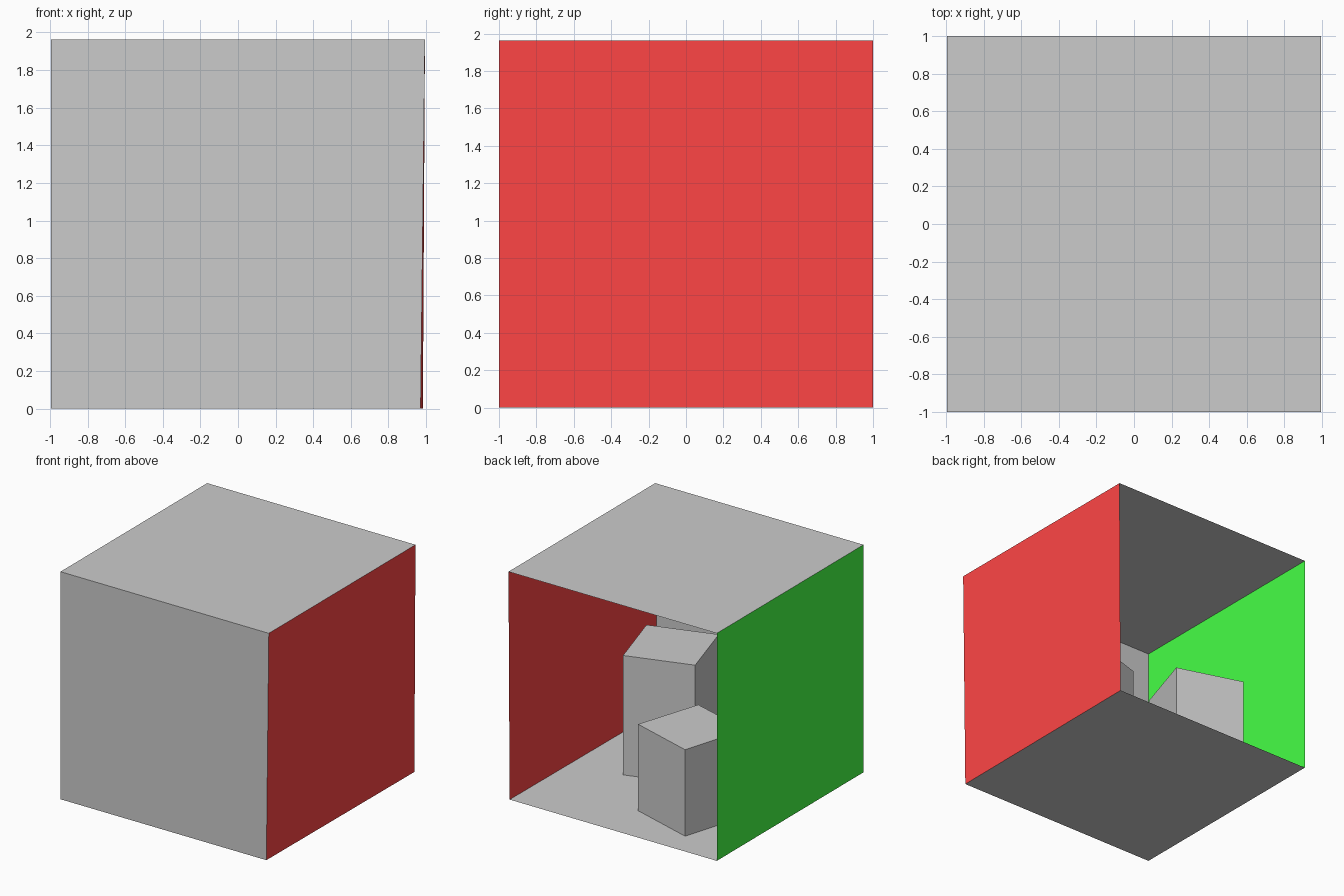
import bpy
import bmesh

if "Cube" in bpy.data.objects:
    bpy.data.objects.remove(bpy.data.objects["Cube"])


def material(name, rgb):
    mat = bpy.data.materials.new(name)
    mat.diffuse_color = (*rgb, 1)
    mat.use_nodes = True
    mat.node_tree.nodes["Principled BSDF"].inputs["Base Color"].default_value = mat.diffuse_color
    return mat


def new_object(name, bm, mat=None):
    mesh = bpy.data.meshes.new(name)
    bm.to_mesh(mesh)
    bm.free()
    obj = bpy.data.objects.new(name, mesh)
    bpy.context.collection.objects.link(obj)
    if mat:
        mesh.materials.append(mat)
    return obj


def panel(name, corners, mat=None):
    """Single flat sheet, facing the inside of the room."""
    bm = bmesh.new()
    bm.faces.new([bm.verts.new(c) for c in corners])
    return new_object(name, bm, mat)


def block(name, footprint, height):
    """Upright block standing on the floor, open underneath."""
    bm = bmesh.new()
    base = bm.faces.new([bm.verts.new((x, y, 0)) for x, y in footprint])
    ext = bmesh.ops.extrude_face_region(bm, geom=[base])
    top = [v for v in ext["geom"] if isinstance(v, bmesh.types.BMVert)]
    bmesh.ops.translate(bm, verts=top, vec=(0, 0, height))
    bmesh.ops.recalc_face_normals(bm, faces=bm.faces)
    bottom = [f for f in bm.faces if all(v.co.z < 1e-5 for v in f.verts)]
    bmesh.ops.delete(bm, geom=bottom, context="FACES_ONLY")
    return new_object(name, bm)


red = material("red", (1.0, 0.06, 0.06))
green = material("green", (0.06, 1.0, 0.06))

# Room corners; the red wall leans slightly outwards towards the ceiling
W, H = 0.994, 1.963
left_back, left_front = (-W, 1, 0), (-W, -1, 0)
right_back, right_front = (0.983, 1, 0), (0.971, -1, 0)
top_left_back, top_left_front = (-W, 1, H), (-W, -1, H)
top_right_back, top_right_front = (W, 1, H), (W, -1, H)

# Room shell, open at the back
panel("floor", [left_front, right_front, right_back, left_back])
panel("ceiling", [top_left_front, top_left_back, top_right_back, top_right_front])
panel("front_wall", [left_front, top_left_front, top_right_front, right_front])
panel("red_wall", [right_front, top_right_front, top_right_back, right_back], red)
panel("green_wall", [left_front, left_back, top_left_back, top_left_front], green)

# Two turned blocks
block("short_block", [(-0.529, 0.768), (-0.701, 0.195), (-0.136, 0.027), (0.043, 0.592)], 0.746)
block("tall_block", [(0.519, 0.117), (-0.046, -0.059), (0.129, -0.631), (0.694, -0.452)], 1.03)
